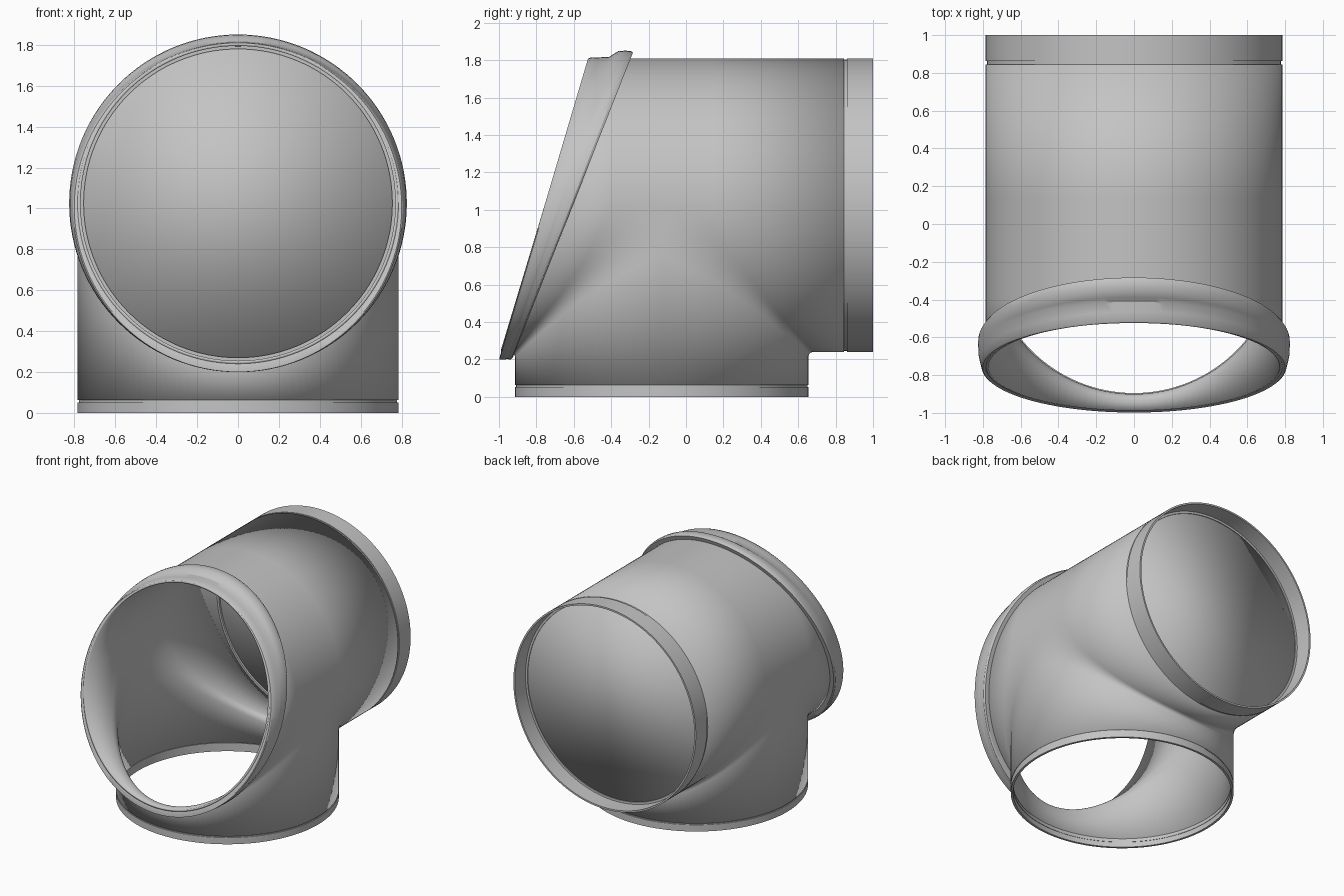
import bpy, bmesh
from math import sin, cos, pi, radians
from mathutils import Vector

old = bpy.data.objects.get("Cube")
if old:
    bpy.data.objects.remove(old, do_unlink=True)

R, WALL = 0.785, 0.015        # pipe radius and wall thickness
ZC, YC = 1.025, -0.13         # height of the level axis, depth of the upright axis
Y_END, Z_END = 0.845, 0.062   # where the body meets its collars
SEG = 128

grey = bpy.data.materials.new("plain grey")
grey.use_nodes = True
colour = (0.55, 0.55, 0.55, 1)
grey.diffuse_color = colour
grey.node_tree.nodes["Principled BSDF"].inputs["Base Color"].default_value = colour


def finish(name, bm, smooth=30):
    bmesh.ops.remove_doubles(bm, verts=bm.verts, dist=0.0002)
    bmesh.ops.recalc_face_normals(bm, faces=bm.faces)
    # The highest face must look upwards
    top = max(bm.faces, key=lambda f: f.calc_center_median().z)
    if top.normal.z < -0.01:
        bmesh.ops.reverse_faces(bm, faces=bm.faces)
    mesh = bpy.data.meshes.new(name)
    bm.to_mesh(mesh)
    bm.free()
    mesh.materials.append(grey)
    obj = bpy.data.objects.new(name, mesh)
    bpy.context.collection.objects.link(obj)
    bpy.ops.object.select_all(action="DESELECT")
    obj.select_set(True)
    bpy.context.view_layer.objects.active = obj
    bpy.ops.object.shade_smooth_by_angle(angle=radians(smooth))
    return obj


def loft(bm, rows, closed=False):
    """Bridge neighbouring rows of points; closed joins each row end to start."""
    verts = [[bm.verts.new(p) for p in row] for row in rows]
    n = len(rows[0])
    for a, b in zip(verts, verts[1:]):
        for j in range(n if closed else n - 1):
            k = (j + 1) % n
            bm.faces.new((a[j], a[k], b[k], b[j]))
    return verts


def turn(name, section, closed=True):
    """Sweep a section, given as a function of the angle, round a full circle."""
    bm = bmesh.new()
    loft(bm, [section(2 * pi * i / SEG) for i in range(SEG + 1)], closed)
    return finish(name, bm)


def level(profile):
    return lambda a: [(r * sin(a), y, ZC - r * cos(a)) for y, r in profile]


def upright(profile):
    return lambda a: [(r * sin(a), YC + r * cos(a), z) for z, r in profile]


def front_y(z):
    return -1 + 0.296 * (z - 0.2)


def rim_back_y(z):
    return -0.93 + 0.394 * (z - 0.2)


# Body: two crossing pipes with a blended corner that widens up the sides
def branch(angle, side):
    h = R * cos(angle)
    x, z = R * sin(angle), ZC - h
    d = 0.03 + 0.24 * (1 - h / R) ** 2
    corner = Vector((x, YC + side * h, z))
    start = corner + Vector((0, side * d, 0))
    stop = corner - Vector((0, 0, d))
    curve = []
    for i in range(9):
        t = i / 8
        curve.append(start * (1 - t) ** 2 + corner * 2 * t * (1 - t) + stop * t * t)
    end_y = Y_END if side > 0 else front_y(z)
    return [Vector((x, end_y, z))] + curve + [Vector((x, corner.y, Z_END))]


bm = bmesh.new()
angles = [pi * (i / (SEG // 2) - 0.5) for i in range(SEG // 2 + 1)]
for side in (-1, 1):
    loft(bm, [branch(a, side) for a in angles])

# Flat webs where the two pipes touch on either flank
for a in (angles[0], angles[-1]):
    web = branch(a, -1)[1:-1] + branch(a, 1)[-3:0:-1]
    bm.faces.new([bm.verts.new(p) for p in web])

# Upper half of the level pipe
rows = []
for a in angles:
    x, z = R * sin(a), ZC + R * cos(a)
    rows.append([(x, y, z) for y in (front_y(z), YC - 0.27, YC + 0.27, Y_END)])
loft(bm, rows)
body = finish("pipe_body", bm)
shell = body.modifiers.new("wall", "SOLIDIFY")
shell.thickness = WALL
shell.offset = -1


# Slanted rim: a bead that broadens towards the top and gains a front lip
def rim_section(a):
    up = (1 - cos(a)) / 2
    lip = 0.825 - 0.037 * up
    neck = 0.825 - 0.033 * up ** 4
    points = []
    for t, r in ((0, R - 0.001), (0, lip - 0.006), (0.04, lip), (0.25, (lip + neck) / 2),
                 (0.48, neck), (0.56, (neck + 0.823) / 2), (0.65, 0.823), (0.8, 0.826),
                 (0.93, 0.824), (1, 0.816), (1, R - 0.002)):
        z = ZC - r * cos(a)
        y = front_y(z) * (1 - t) + rim_back_y(z) * t
        points.append((r * sin(a), y, z))
    return points


turn("slanted_rim", rim_section, closed=False)

# Collars, each set off from the body by a fine groove
turn("back_collar", level([(0.84, 0.755), (0.84, 0.779), (0.862, 0.779), (0.862, R),
                           (1, R), (1, 0.772), (0.87, 0.772), (0.87, 0.755)]))
turn("bottom_collar", upright([(0.066, 0.765), (0.066, 0.779), (0.052, 0.779),
                               (0.052, R), (0, R), (0, 0.768), (0.04, 0.768),
                               (0.04, 0.765)]))

# Plate closing the back end
bm = bmesh.new()
loops = loft(bm, [level([(y, 0.758)])(2 * pi * i / SEG) * 1 for y in (0.86,) for i in range(SEG)])
bm.faces.new([row[0] for row in loops])
plate = finish("back_plate", bm)
thick = plate.modifiers.new("thickness", "SOLIDIFY")
thick.thickness = 0.009
thick.offset = 0

# Small locating tabs at the top and bottom of the opening
for name, z, drop in (("bottom_tab", 0.245, 0.018), ("top_tab", 1.8, 0.018)):
    bm = bmesh.new()
    bmesh.ops.create_cube(bm, size=1)
    for v in bm.verts:
        v.co = Vector((v.co.x * 0.03, v.co.y * 0.03 + front_y(z) + 0.03, v.co.z * drop + z))
    finish(name, bm)
